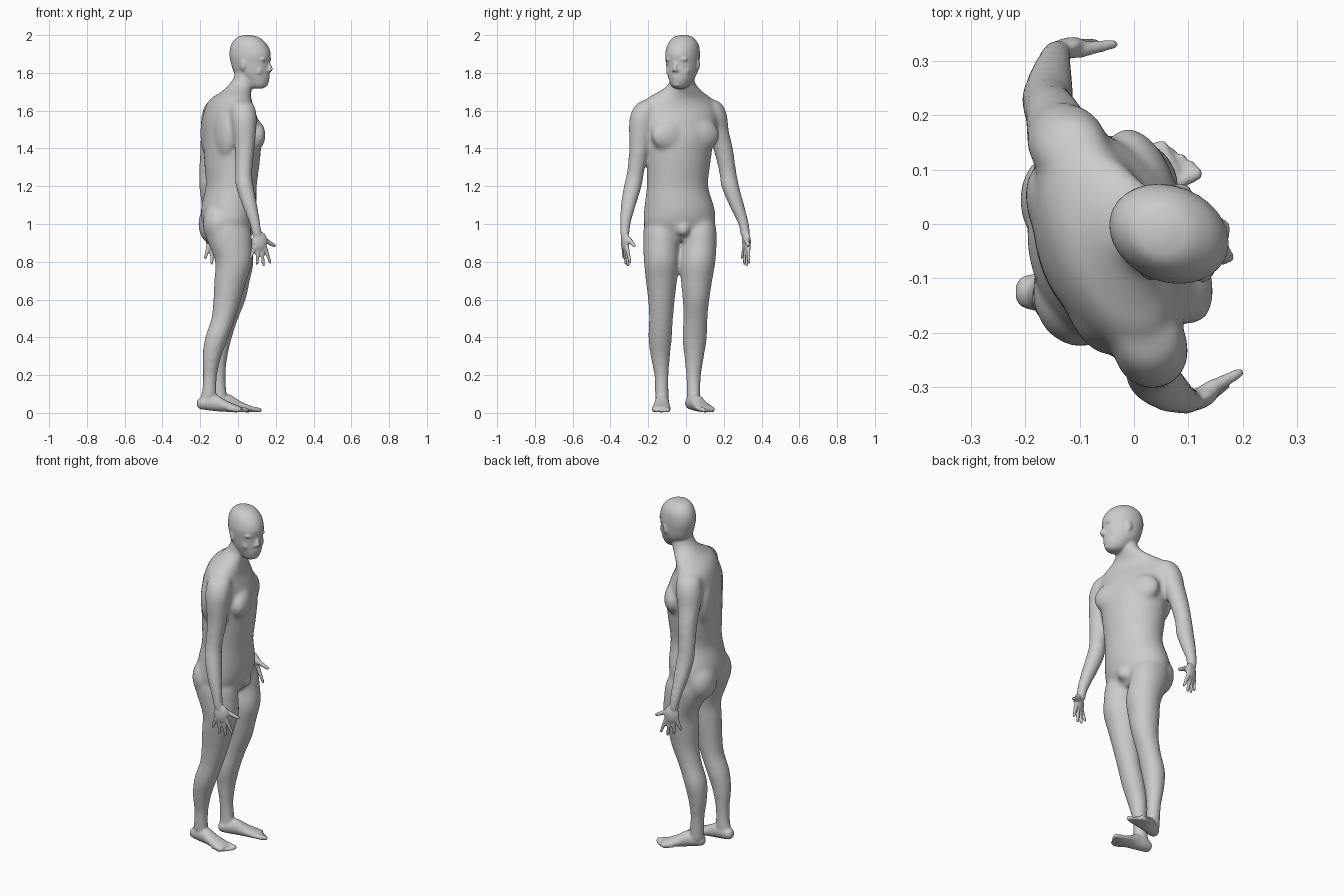
import bpy, bmesh, math
from mathutils import Vector, Matrix

cube = bpy.data.objects.get("Cube")
if cube:
    bpy.data.objects.remove(cube, do_unlink=True)

SIDES = 28
UP = Vector((0, 0, 1))
bm = bmesh.new()


def heading(yaw):
    """Forward and left vectors for a yaw in degrees."""
    t = math.radians(yaw)
    return Vector((math.cos(t), math.sin(t), 0)), Vector((-math.sin(t), math.cos(t), 0))


def place(origin, yaw, fwd, side, z):
    f, s = heading(yaw)
    return Vector((origin[0], origin[1], 0)) + f * fwd + s * side + UP * z


def refine(rows, steps=4):
    """Catmull-Rom interpolation between section rows."""
    out = []
    for i in range(len(rows) - 1):
        p0, p1 = rows[max(i - 1, 0)], rows[i]
        p2, p3 = rows[i + 1], rows[min(i + 2, len(rows) - 1)]
        for k in range(steps):
            t = k / steps
            out.append([b + (c - a) * t / 2 + (a - 2.5 * b + 2 * c - d / 2) * t * t
                        + (1.5 * (b - c) + (d - a) / 2) * t ** 3
                        for a, b, c, d in zip(p0, p1, p2, p3)])
    out.append(list(rows[-1]))
    return out


def skin(rings):
    """Bridge rings of (centre, half axis, half axis) into a closed solid."""
    loops = []
    for c, u, v in rings:
        loops.append([bm.verts.new(c + u * math.cos(t) + v * math.sin(t))
                      for t in (math.tau * k / SIDES for k in range(SIDES))])
    for lo, hi in zip(loops, loops[1:]):
        for k in range(SIDES):
            j = (k + 1) % SIDES
            bm.faces.new((lo[k], lo[j], hi[j], hi[k]))
    bm.faces.new(loops[0][::-1])
    bm.faces.new(loops[-1])


def column(rows):
    """Upright form from rows of x, y, z, half depth, half width, yaw."""
    rings = []
    for x, y, z, depth, width, yaw in refine(rows):
        f, s = heading(yaw)
        rings.append((Vector((x, y, z)), f * depth, s * width))
    skin(rings)


def blob(centre, radii, yaw=0):
    m = (Matrix.Translation(centre) @ Matrix.Rotation(math.radians(yaw), 4, 'Z')
         @ Matrix.Diagonal((*radii, 1)))
    bmesh.ops.create_uvsphere(bm, u_segments=24, v_segments=14, radius=1, matrix=m)


def digit(a, b, ra, rb):
    """Tapered finger or toe with round ends."""
    d = (b - a).normalized()
    u = d.orthogonal().normalized()
    v = d.cross(u)
    skin([(a, u * ra, v * ra), (b, u * rb, v * rb)])
    for p, r in ((a, ra), (b, rb)):
        blob(p, (r, r, r))


def fused(name, voxel, iterations):
    """Turn the collected forms into one softened skin."""
    bmesh.ops.recalc_face_normals(bm, faces=bm.faces[:])
    mesh = bpy.data.meshes.new(name)
    bm.to_mesh(mesh)
    bm.clear()
    obj = bpy.data.objects.new(name, mesh)
    bpy.context.scene.collection.objects.link(obj)
    remesh = obj.modifiers.new("merge_forms", 'REMESH')
    remesh.mode = 'VOXEL'
    remesh.voxel_size = voxel
    remesh.use_smooth_shade = True
    relax = obj.modifiers.new("soften", 'SMOOTH')
    relax.factor = .5
    relax.iterations = iterations
    return obj


# Torso and neck
column([(-.05, -.035, .915, .085, .14, 8), (-.052, -.035, 1, .128, .185, 9),
        (-.05, -.035, 1.08, .142, .185, 10), (-.036, -.045, 1.2, .13, .162, 15),
        (-.032, -.04, 1.32, .14, .17, 20), (-.03, -.035, 1.45, .145, .185, 22),
        (-.04, -.035, 1.55, .13, .21, 22), (-.045, -.037, 1.62, .105, .21, 22),
        (-.035, -.035, 1.665, .09, .175, 20), (-.008, -.027, 1.7, .074, .115, 10),
        (.018, -.02, 1.735, .065, .073, 0), (.037, -.02, 1.77, .06, .062, -10),
        (.05, -.02, 1.83, .055, .058, -15)])

# Chest, shoulder blades, buttocks and groin
for side in (-1, 1):
    blob(place((-.03, -.035), 22, .083, .085 * side, 1.47), (.055, .105, .085), 22)
    blob(place((-.03, -.035), 22, -.08, .085 * side, 1.48), (.052, .1, .15), 22)
    blob(place((-.05, -.035), 8, -.066, .085 * side, 1), (.08, .095, .11), 8)
blob(Vector((.055, -.015, .972)), (.035, .035, .035))


def arm(rows):
    column([(x, y, z, r, r, 0) for x, y, z, r in rows])


# Arms from shoulder to wrist
arm([(.005, -.16, 1.665, .025), (.024, -.203, 1.635, .056), (.031, -.228, 1.57, .066),
     (.034, -.24, 1.5, .06), (.036, -.248, 1.4, .05), (.03, -.268, 1.27, .043),
     (.036, -.282, 1.2, .045), (.062, -.305, 1.1, .038), (.09, -.322, 1, .027),
     (.102, -.325, .93, .024)])
arm([(-.09, .1, 1.665, .025), (-.11, .13, 1.635, .058), (-.122, .147, 1.57, .069),
     (-.135, .163, 1.5, .06), (-.148, .196, 1.4, .05), (-.16, .222, 1.27, .043),
     (-.158, .234, 1.2, .045), (-.153, .268, 1.1, .038), (-.145, .305, 1, .027),
     (-.138, .315, .93, .024)])


def leg(rows, yaw):
    column([(*row, yaw) for row in rows])


# Legs from hip to ankle
leg([(-.06, -.12, 1.06, .09, .08), (-.055, -.127, .97, .12, .095),
     (-.042, -.13, .9, .114, .094), (-.022, -.13, .8, .096, .09),
     (-.04, -.13, .7, .083, .08), (-.057, -.13, .6, .071, .068),
     (-.078, -.132, .5, .06, .061), (-.112, -.137, .4, .059, .06),
     (-.138, -.136, .3, .048, .049), (-.148, -.13, .2, .035, .036),
     (-.152, -.128, .12, .036, .034), (-.158, -.125, .05, .045, .034)], 0)
leg([(-.07, .055, 1.06, .09, .08), (-.06, .061, .97, .12, .095),
     (-.042, .066, .9, .112, .092), (-.012, .063, .8, .092, .09),
     (-.022, .056, .7, .082, .08), (-.033, .053, .6, .071, .068),
     (-.062, .05, .5, .06, .061), (-.094, .046, .4, .059, .063),
     (-.106, .043, .3, .048, .05), (-.104, .04, .2, .035, .038),
     (-.1, .04, .12, .037, .034), (-.095, .038, .05, .045, .034)], 15)

# Blend the large forms, restoring the bulk lost to softening
trunk = fused("trunk", .01, 14)
swell = trunk.modifiers.new("restore_bulk", 'DISPLACE')
swell.mid_level = 0
swell.strength = .003
finished = trunk.evaluated_get(bpy.context.evaluated_depsgraph_get())
bm.from_mesh(finished.to_mesh())
bpy.data.objects.remove(trunk, do_unlink=True)

# Head
FACE = -22
SKULL = (.067, -.018)
column([(*row, FACE) for row in (
    (.052, -.015, 2, .015, .015), (.053, -.015, 1.988, .06, .052),
    (.059, -.015, 1.95, .098, .079), (.064, -.018, 1.9, .113, .088),
    (.066, -.018, 1.85, .106, .085), (.074, -.02, 1.8, .097, .077),
    (.09, -.026, 1.76, .077, .061), (.102, -.033, 1.73, .05, .044),
    (.106, -.035, 1.717, .025, .025))])


def face(fwd, side, z):
    return place(SKULL, FACE, fwd, side, z)


# Facial features and ears
digit(face(.097, 0, 1.862), face(.114, 0, 1.82), .009, .012)
for side in (-1, 1):
    blob(face(.087, .032 * side, 1.872), (.015, .03, .012), FACE)
    blob(face(.08, .033 * side, 1.846), (.013, .016, .01), FACE)
    blob(face(.063, .042 * side, 1.81), (.024, .025, .028), FACE)
    blob(face(.106, .01 * side, 1.813), (.01, .01, .009), FACE)
    blob(face(-.012, .083 * side, 1.845), (.018, .01, .032), FACE + 15 * side)
for z in (1.775, 1.787):
    blob(face(.094, 0, z), (.011, .024, .007), FACE)
blob(face(.076, 0, 1.742), (.022, .025, .018), FACE)


def hand(palm, yaw, inward):
    """Hanging hand; thumb along yaw, palm facing the inward side."""
    across, left = heading(yaw)
    inner = left * inward
    blob(palm, (.042, .02, .054), yaw)
    for i, reach in enumerate((.055, .085, .095, .08)):
        off = i - 1.5
        base = palm + across * off * .02 - UP * .03
        tip = base + across * (off * .016 + .006) + inner * .008 - UP * reach
        digit(base, tip, .0115, .008)
    knuckle = palm + across * .036 + inner * .012 + UP * .006
    digit(palm + UP * .025, knuckle, .017, .015)
    digit(knuckle, palm + across * .09 + inner * .022 - UP * .022, .014, .009)


hand(Vector((.115, -.322, .907)), 18, 1)
hand(Vector((-.13, .32, .907)), 20, -1)


def foot(heel, yaw, inner):
    """Foot along yaw; inner is the side of the big toe."""
    f, s = heading(yaw)
    rows = [(0, .05, .012, .012), (.012, .05, .028, .028), (.05, .055, .036, .04),
            (.1, .053, .038, .044), (.15, .037, .044, .031), (.2, .024, .05, .021),
            (.235, .018, .046, .014)]
    skin([(heel + f * d + UP * z, s * w, UP * h) for d, z, w, h in refine(rows)])
    for i in range(5):
        side = inner * (.036 - .0185 * i)
        reach = .274 - .003 * i - .0022 * i * i
        r = .014 if i == 0 else .01
        digit(heel + f * (reach - .055) + s * side + UP * .02,
              heel + f * (reach - r) + s * side + UP * (r + .001), r, r * .9)


foot(Vector((-.217, -.124, 0)), -2, 1)
foot(Vector((-.137, .015, 0)), 25, -1)

# One continuous skin in plain grey
body = fused("body", .006, 3)
grey = bpy.data.materials.new("plain_grey")
grey.use_nodes = True
colour = (.6, .6, .6, 1)
grey.diffuse_color = colour
grey.node_tree.nodes["Principled BSDF"].inputs["Base Color"].default_value = colour
body.data.materials.append(grey)
